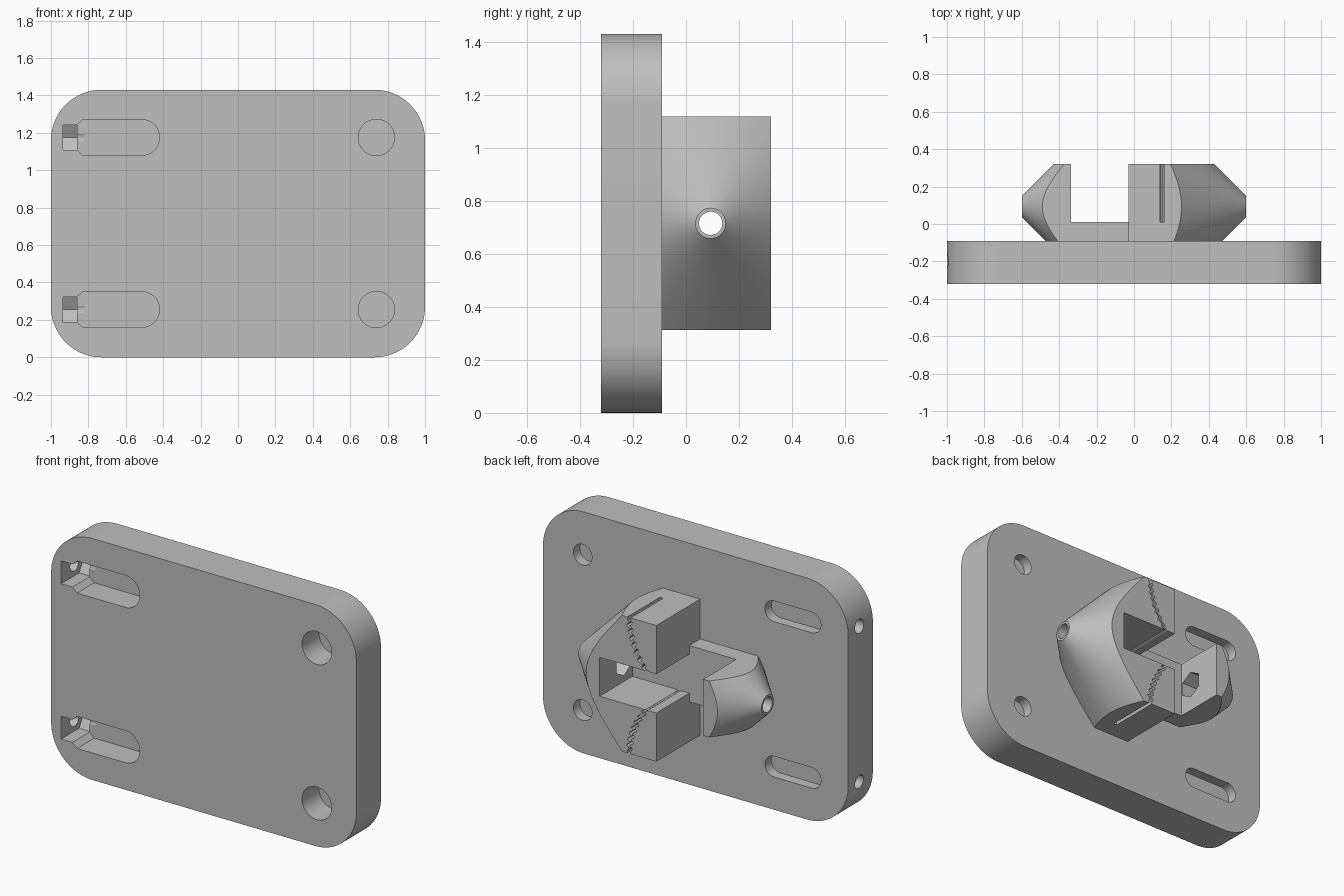
import bpy, bmesh, math

if "Cube" in bpy.data.objects:
    bpy.data.objects.remove(bpy.data.objects["Cube"], do_unlink=True)

MID = 0.715            # height of the centre line
BOLT_Y = 0.093         # depth of the clamp bolt axis
FRONT, BACK, TOP = -0.32, -0.09, 0.32

grey = bpy.data.materials.new("plain_grey")
grey.use_nodes = True
grey.diffuse_color = (0.52, 0.52, 0.52, 1)
grey.node_tree.nodes["Principled BSDF"].inputs["Base Color"].default_value = (0.52, 0.52, 0.52, 1)


def prism(name, outline, axis, lo, hi):
    """Extrude an outline: (x, z) along y, or (y, z) along x."""
    bm = bmesh.new()
    place = (lambda p, d: (p[0], d, p[1])) if axis == "y" else (lambda p, d: (d, p[0], p[1]))
    rings = [[bm.verts.new(place(p, d)) for p in outline] for d in (lo, hi)]
    bm.faces.new(rings[0])
    bm.faces.new(rings[1])
    for i in range(len(outline)):
        j = (i + 1) % len(outline)
        bm.faces.new((rings[0][i], rings[0][j], rings[1][j], rings[1][i]))
    return finish(name, bm)


def finish(name, bm):
    bmesh.ops.recalc_face_normals(bm, faces=bm.faces)
    mesh = bpy.data.meshes.new(name)
    bm.to_mesh(mesh)
    bm.free()
    mesh.materials.append(grey)
    obj = bpy.data.objects.new(name, mesh)
    bpy.context.collection.objects.link(obj)
    return obj


def arc(cx, cy, r, start, end, n=24):
    angles = [math.radians(start + (end - start) * i / n) for i in range(n + 1)]
    return [(cx + r * math.cos(a), cy + r * math.sin(a)) for a in angles]


def circle(cx, cy, r, n=48):
    return arc(cx, cy, r, 0, 360, n)[:-1]


def rect(a0, a1, b0, b1):
    return [(a0, b0), (a1, b0), (a1, b1), (a0, b1)]


def boolean(target, tool, operation="DIFFERENCE"):
    mod = target.modifiers.new("shape", "BOOLEAN")
    mod.operation, mod.solver, mod.object = operation, "EXACT", tool
    bpy.context.view_layer.objects.active = target
    bpy.ops.object.modifier_apply(modifier=mod.name)
    bpy.data.objects.remove(tool, do_unlink=True)


def smooth(obj):
    bpy.ops.object.select_all(action="DESELECT")
    obj.select_set(True)
    bpy.context.view_layer.objects.active = obj
    bpy.ops.object.shade_smooth_by_angle(angle=math.radians(25))


# Rounded mounting plate
R = 0.27
corners = [(1 - R, 2 * MID - R), (R - 1, 2 * MID - R), (R - 1, R), (1 - R, R)]
outline = [p for i, (x, z) in enumerate(corners) for p in arc(x, z, R, 90 * i, 90 * i + 90)]
plate = prism("mounting_plate", outline, "y", FRONT, BACK)

# Recesses, a thin web is left between the front and back ones
WEB_FRONT, WEB_BACK = -0.16, -0.15
for z in (MID - 0.46, MID + 0.46):
    boolean(plate, prism("head_recess", circle(0.74, z, 0.097), "y", FRONT - 0.1, WEB_FRONT))
    boolean(plate, prism("screw_hole", circle(0.74, z, 0.061), "y", WEB_BACK, BACK + 0.1))
    slot = [(-0.83, z + 0.095), (-0.865, z + 0.064), (-0.865, z - 0.064), (-0.83, z - 0.095)]
    boolean(plate, prism("head_slot", arc(-0.515, z, 0.095, -90, 90) + slot, "y", FRONT - 0.1, WEB_FRONT))
    slot = arc(-0.515, z, 0.061, -90, 90) + arc(-0.76, z, 0.061, 90, 270)
    boolean(plate, prism("screw_slot", slot, "y", WEB_BACK, BACK + 0.1))
    trap = [(FRONT - 0.1, z - 0.0675), (-0.151, z - 0.0675), (-0.112, z),
            (-0.151, z + 0.0675), (FRONT - 0.1, z + 0.0675)]
    boolean(plate, prism("nut_trap", trap, "x", -0.935, -0.86))
    boolean(plate, prism("side_hole", circle(-0.195, z, 0.04, 32), "x", -1.1, -0.82))
smooth(plate)


# Clamp halves: a 45 degree cone along x, trimmed to a block
def clamp_half(name, side, half_height, inner):
    bm = bmesh.new()
    tip, base = 0.6, -0.1
    rings = []
    for x, r in ((tip, 0.057), (base, 0.057 + tip - base)):
        rings.append([bm.verts.new((side * x, y, z)) for y, z in circle(BOLT_Y, MID, r, 96)])
    for ring in rings:
        bm.faces.new(ring)
    for i in range(96):
        j = (i + 1) % 96
        bm.faces.new((rings[0][i], rings[0][j], rings[1][j], rings[1][i]))
    half = finish(name, bm)
    block = rect(BACK - 0.002, TOP, MID - half_height, MID + half_height)
    boolean(half, prism("trim", block, "x", *sorted((side * 0.7, side * inner))), "INTERSECT")
    return half


FLOOR = 0.012
jaw = clamp_half("clamp_jaw", 1, 0.403, -0.03)
housing = clamp_half("nut_housing", -1, 0.167, 0.03)

# Open channel across both halves
boolean(jaw, prism("channel", rect(-0.2, 0.342, MID - 0.115, MID + 0.115), "y", FLOOR, 0.5))
boolean(housing, prism("opening", rect(-0.337, 0.2, 0, 1.4), "y", FLOOR, 0.5))

# Bolt bore and hexagonal nut pockets
for half, side in ((jaw, 1), (housing, -1)):
    boolean(half, prism("bore", circle(BOLT_Y, MID, 0.044), "x", *sorted((side * 0.2, side * 0.8))))
    pocket = arc(BOLT_Y, MID, 0.08, 30, 330, 5)
    boolean(half, prism("pocket", pocket, "x", *sorted((side * 0.3, side * 0.45))))

# Curved serrated slits in the upper and lower jaw
STEPS, BEND = 72, 0.46
for s in (1, -1):
    left, right = [], []
    for i in range(STEPS + 1):
        h = 0.09 + 0.34 * i / STEPS
        x = 0.15 - BEND + math.sqrt(BEND ** 2 - (0.42 - h) ** 2)
        x += 0.009 * math.cos(2 * math.pi * i / 8) if h < 0.385 else 0
        left.append((x - 0.011, MID + s * h))
        right.append((x + 0.011, MID + s * h))
    boolean(jaw, prism("slit", left + right[::-1], "y", FLOOR, 0.5))

for half in (jaw, housing):
    smooth(half)
